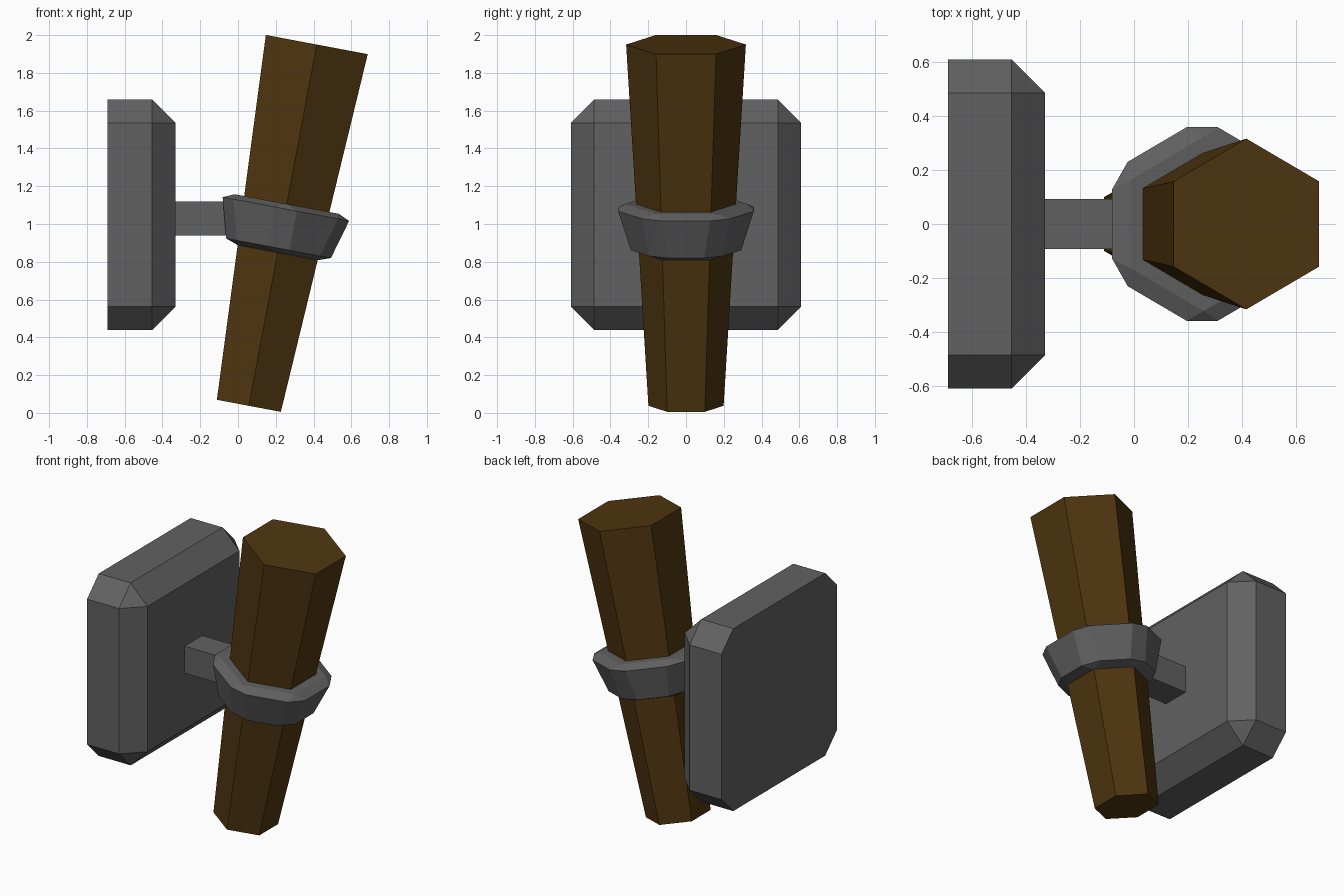
import bpy, bmesh, math
from mathutils import Matrix, Vector

if "Cube" in bpy.data.objects:
    bpy.data.objects.remove(bpy.data.objects["Cube"])


def material(name, rgb):
    m = bpy.data.materials.new(name)
    m.diffuse_color = (*rgb, 1)
    m.use_nodes = True
    m.node_tree.nodes["Principled BSDF"].inputs["Base Color"].default_value = m.diffuse_color
    return m


IRON = material("dark_iron", (0.12, 0.12, 0.12))
WOOD = material("brown_wood", (0.078, 0.036, 0.005))


def finish(name, bm, mat):
    bmesh.ops.recalc_face_normals(bm, faces=bm.faces)
    me = bpy.data.meshes.new(name)
    bm.to_mesh(me)
    bm.free()
    me.materials.append(mat)
    ob = bpy.data.objects.new(name, me)
    bpy.context.collection.objects.link(ob)
    return ob


def box(lo, hi):
    lo, hi = Vector(lo), Vector(hi)
    bm = bmesh.new()
    bmesh.ops.create_cube(bm, size=1, matrix=Matrix.Translation((lo + hi) / 2)
                          @ Matrix.Diagonal((*(hi - lo), 1)))
    return bm


def hex_cone(r_bottom, r_top, depth):
    # hexagonal frustum standing on its origin, corners on +-y
    bm = bmesh.new()
    bmesh.ops.create_cone(bm, cap_ends=True, segments=6, radius1=r_bottom,
                          radius2=r_top, depth=depth)
    bm.transform(Matrix.Translation((0, 0, depth / 2)))
    if max(v.co.y for v in bm.verts) < r_top * 0.95:
        bm.transform(Matrix.Rotation(math.radians(30), 4, 'Z'))
    return bm


def bevel(bm, edges, width):
    bmesh.ops.bevel(bm, geom=edges, offset=width, offset_type='OFFSET',
                    segments=1, profile=0.5, affect='EDGES')


# Wall plate: all edges chamfered except those of the flat back
bm = box((-0.69, -0.61, 0.44), (-0.33, 0.61, 1.66))
bevel(bm, [e for e in bm.edges if max(v.co.x for v in e.verts) > -0.5], 0.124)
finish("wall_plate", bm, IRON)

# Arm between plate and ring
finish("arm", box((-0.35, -0.093, 0.94), (0.1, 0.093, 1.12)), IRON)

# Torch frame: leaning outward from its bottom centre
TILT = (Matrix.Translation((0.0575, 0, 0.0375))
        @ Matrix.Rotation(math.radians(10.65), 4, 'Y'))

# Wooden torch shaft
bm = hex_cone(0.199, 0.317, 1.946)
bm.transform(TILT)
finish("torch_shaft", bm, WOOD)

# Holding ring: chamfered hexagon, flattened along the shaft
bm = hex_cone(0.3175, 0.402, 0.6625)
bevel(bm, list(bm.edges), 0.068)
bm.transform(TILT @ Matrix.Translation((0, 0, 0.822))
             @ Matrix.Diagonal((1, 1, 0.4, 1)))
finish("holding_ring", bm, IRON)
